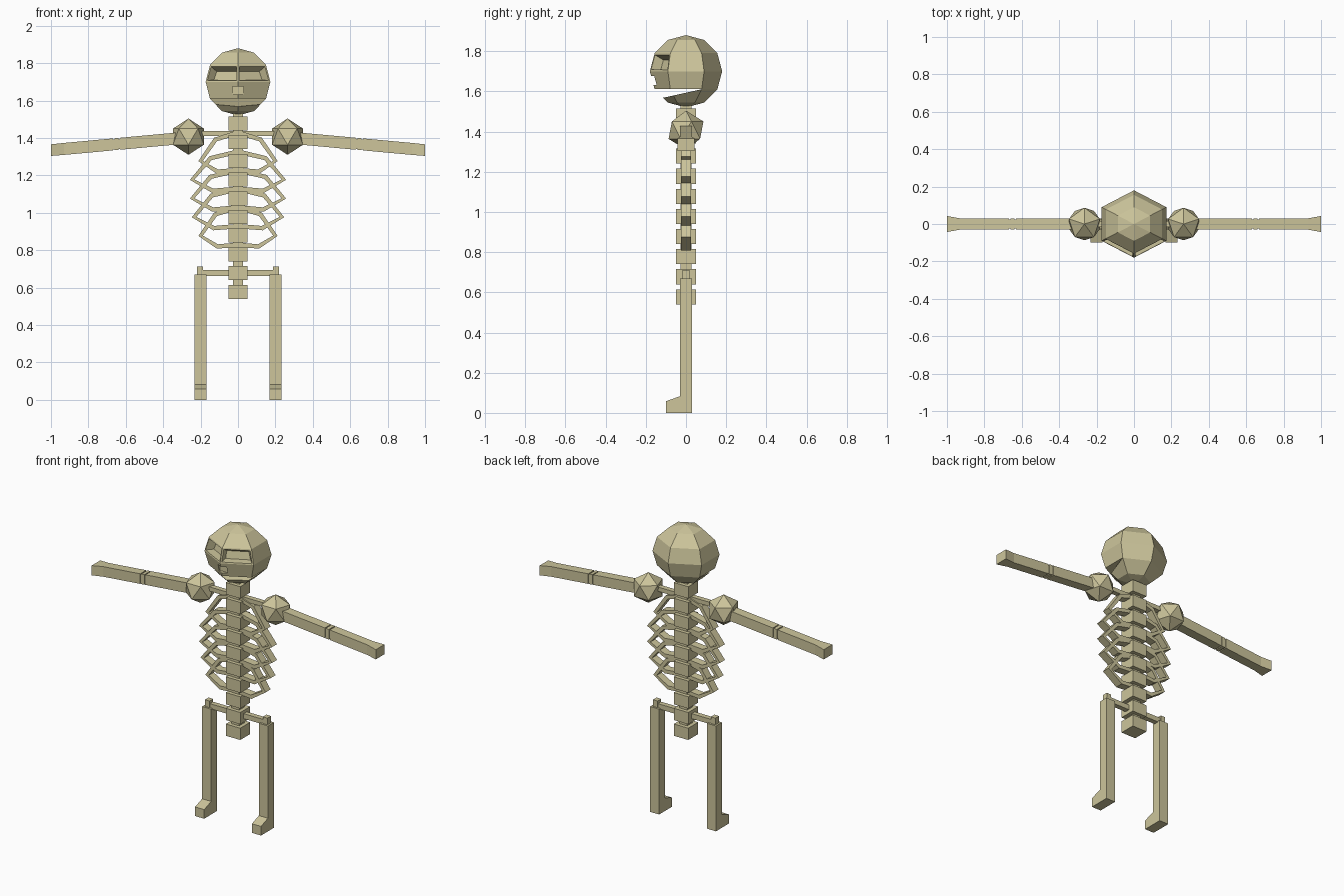
import bpy, bmesh, math
from mathutils import Vector, Matrix

cube = bpy.data.objects.get("Cube")
if cube:
    bpy.data.objects.remove(cube, do_unlink=True)

bone = bpy.data.materials.new("bone")
bone.use_nodes = True
colour = (0.61, 0.56, 0.33, 1)
bone.diffuse_color = colour
bone.node_tree.nodes["Principled BSDF"].inputs["Base Color"].default_value = colour


def finish(name, bm):
    bmesh.ops.recalc_face_normals(bm, faces=bm.faces[:])
    mesh = bpy.data.meshes.new(name)
    bm.to_mesh(mesh)
    bm.free()
    mesh.materials.append(bone)
    obj = bpy.data.objects.new(name, mesh)
    bpy.context.collection.objects.link(obj)
    return obj


def loft(name, loops):
    """Skin a row of matching closed loops and cap both ends."""
    bm = bmesh.new()
    rows = [[bm.verts.new(p) for p in loop] for loop in loops]
    n = len(rows[0])
    for a, b in zip(rows, rows[1:]):
        for i in range(n):
            j = (i + 1) % n
            bm.faces.new((a[i], a[j], b[j], b[i]))
    bm.faces.new(rows[0])
    bm.faces.new(rows[-1])
    return finish(name, bm)


def box(name, x0, x1, y, z0, z1):
    ring = [(-y, z0), (y, z0), (y, z1), (-y, z1)]
    return loft(name, [[(x, *p) for p in ring] for x in (x0, x1)])


def side_prism(name, profile, x0, x1):
    return loft(name, [[(x, *p) for p in profile] for x in (x0, x1)])


def cut(obj, cutter):
    mod = obj.modifiers.new("cut", 'BOOLEAN')
    mod.operation = 'DIFFERENCE'
    mod.object = cutter
    deps = bpy.context.evaluated_depsgraph_get()
    obj_mesh = bpy.data.meshes.new_from_object(obj.evaluated_get(deps))
    obj.modifiers.clear()
    obj.data = obj_mesh
    bpy.data.objects.remove(cutter, do_unlink=True)


# Skull: six-sided sphere with a ridge facing forward
bm = bmesh.new()
bmesh.ops.create_uvsphere(bm, u_segments=6, v_segments=6, radius=0.18)
if max(v.co.x for v in bm.verts) > max(v.co.y for v in bm.verts):
    bmesh.ops.rotate(bm, verts=bm.verts[:], matrix=Matrix.Rotation(math.pi / 2, 3, 'Z'))
bmesh.ops.scale(bm, verts=bm.verts[:], vec=(1.11, 1, 1))
bmesh.ops.translate(bm, verts=bm.verts[:], vec=(0, 0, 1.7))
# Eye sockets: the two front faces above the middle
eyes = [f for f in bm.faces
        if 1.7 < f.calc_center_median().z < 1.79 and f.calc_center_median().y < -0.05]
bmesh.ops.inset_individual(bm, faces=eyes, thickness=0.012)
bmesh.ops.inset_individual(bm, faces=eyes, thickness=0.02, depth=-0.045)
skull = finish("skull", bm)

# Open mouth and nose hole
cut(skull, side_prism("mouth_cutter", [(-0.3, 1.527), (0.08, 1.611), (-0.3, 1.611)], -0.3, 0.3))
nose = side_prism("nose_cutter", [(-0.3, 1.632), (-0.14, 1.632), (-0.14, 1.676), (-0.3, 1.676)],
                  -0.03, 0.03)
cut(skull, nose)

# Spine
box("spine_core", -0.027, 0.027, 0.027, 0.56, 1.53)
for k in range(10):
    z = 0.54 + 0.1 * k
    box(f"vertebra_{k + 1}", -0.051, 0.051, 0.05, z, z + 0.075)

# Pelvis and collar bars
box("pelvis_bar", -0.2, 0.2, 0.016, 0.663, 0.695)
box("collar_bar", -0.25, 0.25, 0.016, 1.41, 1.437)


def rib(name, side, width, z):
    """Flat-sided bent strip from the spine out to a corner and back."""
    path = [Vector(p) for p in ((0.02, z + 0.145), (0.6 * width, z + 0.115), (width, z),
                                (0.55 * width, z - 0.045 - width * 0.06), (0.02, z - 0.05))]
    loops = []
    for i, p in enumerate(path):
        t = (path[min(i + 1, 4)] - path[max(i - 1, 0)]).normalized()
        n = Vector((-t.y, t.x)) * 0.012
        a, b = p + n, p - n
        loops.append([(side * q.x, y, q.y) for q, y in
                      ((a, -0.025), (a, 0.025), (b, 0.025), (b, -0.025))])
    loft(name, loops)


rib_widths = (0.2, 0.235, 0.245, 0.245, 0.2)
foot_profile = [(0.03, 0), (0.03, 0.67), (-0.03, 0.67), (-0.03, 0.083), (-0.1, 0.058), (-0.1, 0)]


def arm(name, side, sections):
    """Sections are distance out, half depth and half height along the drooping arm."""
    loops = []
    for x, y, h in sections:
        z = 1.427 - 0.092 * x
        loops.append([(side * x, -y, z - h), (side * x, y, z - h),
                      (side * x, y, z + h), (side * x, -y, z + h)])
    loft(name, loops)


for label, s in (("left", 1), ("right", -1)):
    for i, w in enumerate(rib_widths):
        rib(f"{label}_rib_{i + 1}", s, w, 0.877 + 0.1 * i)

    # Shoulder ball
    bm = bmesh.new()
    bmesh.ops.create_icosphere(bm, subdivisions=1, radius=0.097)
    bmesh.ops.rotate(bm, verts=bm.verts[:], matrix=Matrix.Rotation(math.pi / 2, 3, 'Z'))
    bmesh.ops.translate(bm, verts=bm.verts[:], vec=(s * 0.265, 0, 1.407))
    finish(f"{label}_shoulder", bm)

    # Arm in two lengths with a thinner elbow link
    arm(f"{label}_upper_arm", s, [(0.28, 0.03, 0.032), (0.632, 0.03, 0.032)])
    arm(f"{label}_elbow", s, [(0.62, 0.025, 0.027), (0.68, 0.025, 0.027)])
    arm(f"{label}_elbow_disc", s, [(0.638, 0.03, 0.032), (0.66, 0.03, 0.032)])
    arm(f"{label}_forearm", s, [(0.667, 0.03, 0.032), (0.93, 0.03, 0.032), (1.0, 0.043, 0.031)])

    # Leg with foot, and hip peg
    side_prism(f"{label}_leg", foot_profile, s * 0.168, s * 0.232)
    box(f"{label}_hip", s * 0.187, s * 0.22, 0.018, 0.65, 0.712)
